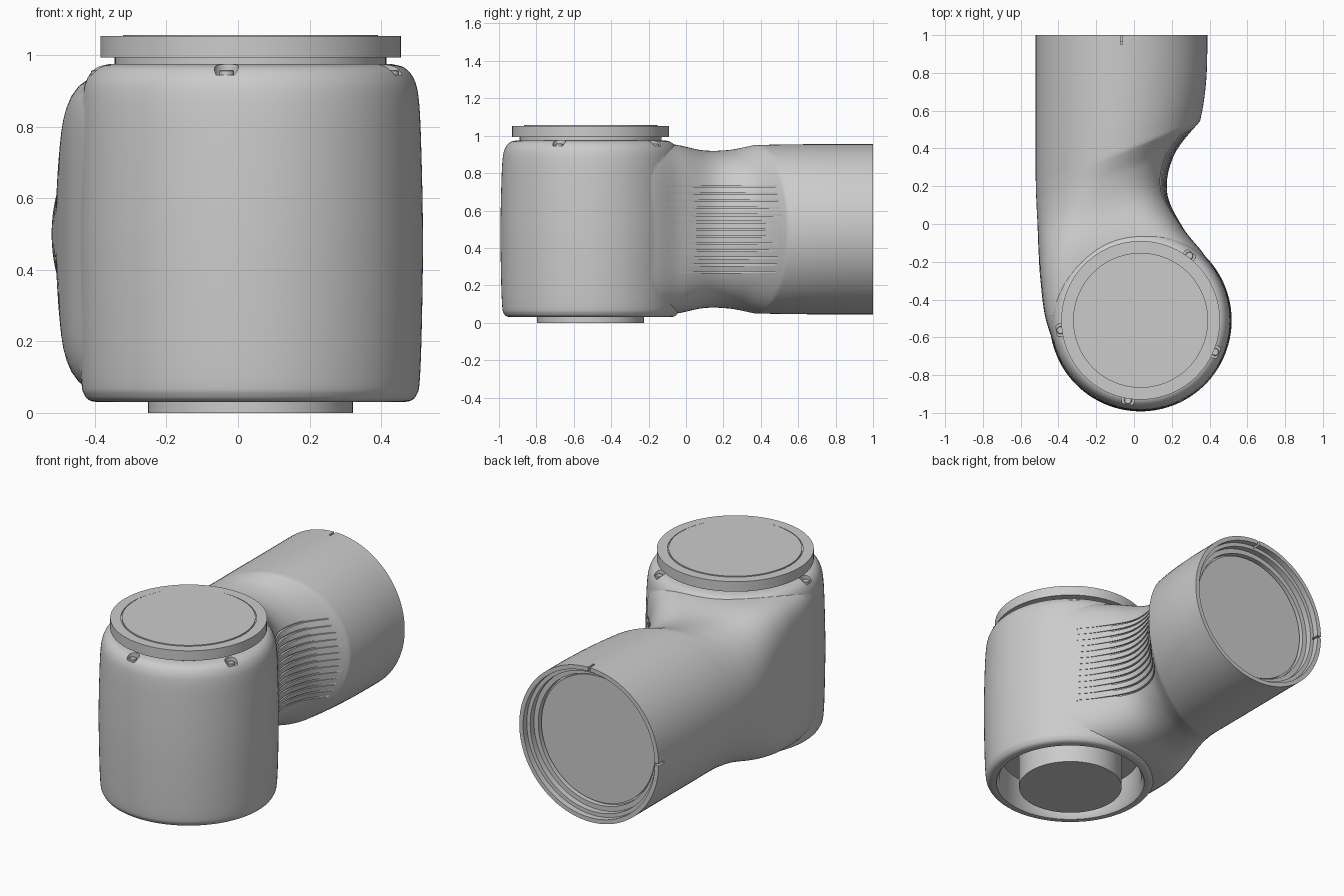
import bpy, bmesh, math
from mathutils import Matrix, Vector

if "Cube" in bpy.data.objects:
    bpy.data.objects.remove(bpy.data.objects["Cube"])

CX, CY = 0.035, -0.51      # barrel axis
TX, TZ = -0.066, 0.5       # horizontal tube axis


def spline(pts, sub):
    """Catmull-Rom through tuples of any length."""
    out = []
    for i in range(len(pts) - 1):
        a, b = pts[max(i - 1, 0)], pts[i]
        c, d = pts[i + 1], pts[min(i + 2, len(pts) - 1)]
        for k in range(sub):
            t = k / sub
            out.append(tuple(q + 0.5 * t * (r - p + t * (2 * p - 5 * q + 4 * r - s
                       + t * (3 * (q - r) + s - p))) for p, q, r, s in zip(a, b, c, d)))
    return out + [tuple(pts[-1])]


def skin(bm, rings):
    """Bridge rings of points and cap both ends."""
    vs = [[bm.verts.new(p) for p in r] for r in rings]
    n = len(vs[0])
    for a, b in zip(vs, vs[1:]):
        for i in range(n):
            bm.faces.new((a[i], a[(i + 1) % n], b[(i + 1) % n], b[i]))
    bm.faces.new(vs[0])
    bm.faces.new(vs[-1])


def finish(bm, name):
    bmesh.ops.recalc_face_normals(bm, faces=bm.faces)
    me = bpy.data.meshes.new(name)
    bm.to_mesh(me)
    bm.free()
    ob = bpy.data.objects.new(name, me)
    bpy.context.collection.objects.link(ob)
    return ob


def lathe(name, profile, mat, segs=96):
    bm = bmesh.new()
    skin(bm, [[(r * math.cos(2 * math.pi * i / segs), r * math.sin(2 * math.pi * i / segs), z)
               for i in range(segs)] for r, z in profile])
    bm.transform(mat)
    return finish(bm, name)


def activate(ob):
    bpy.ops.object.select_all(action='DESELECT')
    bpy.context.view_layer.objects.active = ob
    ob.select_set(True)


def boolean(ob, other, op):
    other.hide_render = True
    m = ob.modifiers.new("cut", 'BOOLEAN')
    m.operation, m.object, m.solver = op, other, 'EXACT'
    activate(ob)
    bpy.ops.object.modifier_apply(modifier=m.name)
    bpy.data.objects.remove(other)


def smooth(ob):
    activate(ob)
    bpy.ops.object.shade_smooth_by_angle(angle=math.radians(28))


at_barrel = Matrix.Translation((CX, CY, 0))
at_tube = Matrix.Translation((TX, 0, TZ)) @ Matrix.Rotation(-math.pi / 2, 4, 'X')

# Vertical barrel with rounded rims
side = spline([(.41, .03), (.445, .033), (.464, .05), (.473, .09), (.479, .25), (.482, .5),
               (.477, .75), (.470, .88), (.456, .935), (.43, .965), (.395, .975)], 5)
body = lathe("elbow_housing", side, at_barrel, 128)

# Elbow stations: left x,y / right x,y / half height / superellipse power
neck = spline([(-.40, -.70, .42, -.66, .452, 8),
               (-.468, -.5, .49, -.45, .458, 7.5),
               (-.495, -.3, .395, -.2, .462, 6),
               (-.505, -.15, .26, -.02, .454, 4.2),
               (-.511, 0.0, .175, .17, .422, 2.7),
               (-.516, .1, .215, .37, .424, 2.15),
               (-.52, .2, .35, .545, .45, 2)], 10)
tube = spline([(-.52, .2, .35, .545, .45, 2), (-.521, .42, .37, .65, .4535, 2),
               (-.521, .7, .385, .8, .455, 2), (-.521, 1, .389, 1, .455, 2)], 5)


def ring(st, segs=112):
    lx, ly, rx, ry, h, n = st
    pts = []
    for i in range(segs):
        a = 2 * math.pi * i / segs
        c, s = math.cos(a), math.sin(a)
        r = (abs(c) ** n + abs(s) ** n) ** (-1 / n)
        pts.append(((lx + rx) / 2 + (rx - lx) / 2 * r * c,
                    (ly + ry) / 2 + (ry - ly) / 2 * r * c, TZ + h * r * s))
    return pts


bm = bmesh.new()
skin(bm, [ring(s) for s in neck + tube[1:]])
boolean(body, finish(bm, "elbow_loft"), 'UNION')

# Open underside and stepped bore in the tube end
boolean(body, lathe("cavity", [(.412, .0), (.412, .032), (.395, .06), (.385, .2)], at_barrel), 'DIFFERENCE')
boolean(body, lathe("bore", [(.38, .90), (.38, .93), (.408, .93), (.408, .965), (.43, .965), (.43, 1.05)],
                    at_tube), 'DIFFERENCE')

# Alignment slits in the tube rim
for loc, size in (((TX, .98, .95), (.012, .06, .06)), ((-.52, .98, TZ), (.06, .06, .012))):
    bm = bmesh.new()
    bmesh.ops.create_cube(bm, size=1, matrix=Matrix.Translation(loc) @ Matrix.Diagonal((*size, 1)))
    boolean(body, finish(bm, "slit"), 'DIFFERENCE')

# Screw pockets around the shoulder
for i, deg in enumerate((53, 187, 261, 337)):
    a = math.radians(deg)
    m = Matrix.Translation((CX + .428 * math.cos(a), CY + .428 * math.sin(a), 0))
    boolean(body, lathe("pocket", [(.034, .945), (.034, 1.1)], m, 24), 'DIFFERENCE')
    smooth(lathe(f"screw_{i + 1}", [(.021, .93), (.021, .955), (.017, .958)], m, 20))

# Fine grooves following the concave inner bend, fading toward the barrel
bm = bmesh.new()
for k in range(13):
    dz = -.23 + k * .46 / 12
    rings = []
    for lx, ly, rx, ry, h, n in neck:
        if not -.12 < ry < .51:
            continue
        f = (1 - (abs(dz) / h) ** n) ** (1 / n)
        L, R = Vector((lx, ly, TZ + dz)), Vector((rx, ry, TZ + dz))
        out = (R - L).normalized()
        p = (L + R) / 2 + (R - L) / 2 * f
        deep = .011 * min(1, max(0, (ry + .12) / .3)) + .001
        rings.append([p + out * o + Vector((0, 0, w)) for o, w in
                      ((-deep, -.005), (-deep, .005), (.02, .005), (.02, -.005))])
    skin(bm, rings)
boolean(body, finish(bm, "grooves"), 'DIFFERENCE')
smooth(body)

# Top joint flange, bottom stub, recessed tube plate
smooth(lathe("top_flange", [(.38, .94), (.38, .994), (.42, .994), (.42, 1.053), (.363, 1.053),
                            (.363, 1.048), (.357, 1.048), (.357, 1.056)], at_barrel))
smooth(lathe("bottom_stub", [(.286, 0), (.286, .21)], at_barrel))
smooth(lathe("tube_end_plate", [(.37, .89), (.37, .915)], at_tube))
